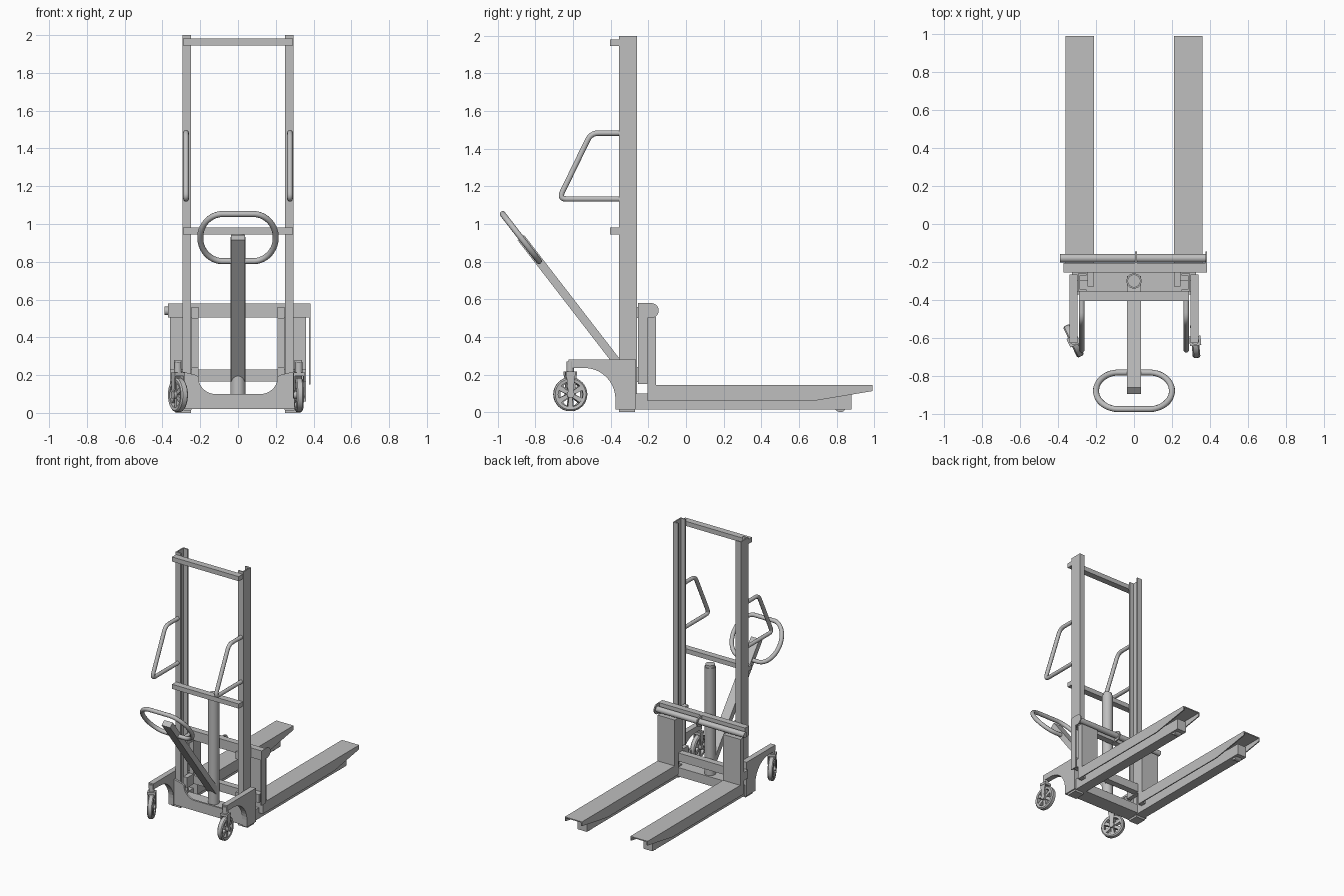
import bpy, bmesh
from math import sin, cos, pi, radians
from mathutils import Vector, Matrix

cube = bpy.data.objects.get("Cube")
if cube:
    bpy.data.objects.remove(cube)

steel = bpy.data.materials.new("grey steel")
steel.use_nodes = True
GREY = (0.52, 0.52, 0.52, 1)
steel.diffuse_color = GREY
steel.node_tree.nodes["Principled BSDF"].inputs["Base Color"].default_value = GREY


def finish(name, bm, smooth=False):
    bmesh.ops.recalc_face_normals(bm, faces=bm.faces)
    mesh = bpy.data.meshes.new(name)
    bm.to_mesh(mesh)
    bm.free()
    mesh.materials.append(steel)
    ob = bpy.data.objects.new(name, mesh)
    bpy.context.collection.objects.link(ob)
    if smooth:
        bpy.ops.object.select_all(action="DESELECT")
        ob.select_set(True)
        bpy.context.view_layer.objects.active = ob
        bpy.ops.object.shade_smooth_by_angle(angle=radians(40))
    return ob


def prism(name, pts, a, b, axis="x"):
    """Extrude a 2D outline (y,z for axis x; x,z for axis y) from a to b."""
    bm = bmesh.new()
    place = (lambda p: (a, *p)) if axis == "x" else (lambda p: (p[0], a, p[1]))
    face = bm.faces.new([bm.verts.new(place(p)) for p in pts])
    new = bmesh.ops.extrude_face_region(bm, geom=[face])["geom"]
    step = Vector((b - a, 0, 0) if axis == "x" else (0, b - a, 0))
    bmesh.ops.translate(bm, vec=step, verts=[v for v in new if isinstance(v, bmesh.types.BMVert)])
    return finish(name, bm)


def box(name, x, y, z):
    return prism(name, [(y[0], z[0]), (y[1], z[0]), (y[1], z[1]), (y[0], z[1])], x[0], x[1])


def rod(name, p, q, r, segs=24):
    p, q = Vector(p), Vector(q)
    bm = bmesh.new()
    turn = (q - p).to_track_quat("Z", "Y").to_matrix().to_4x4()
    bmesh.ops.create_cone(bm, cap_ends=True, segments=segs, radius1=r, radius2=r,
                          depth=(q - p).length, matrix=Matrix.Translation((p + q) / 2) @ turn)
    return finish(name, bm, True)


def tube(name, pts, r, closed=False):
    curve = bpy.data.curves.new(name, "CURVE")
    curve.dimensions = "3D"
    curve.bevel_depth, curve.bevel_resolution = r, 3
    curve.use_fill_caps = True
    spline = curve.splines.new("POLY")
    spline.points.add(len(pts) - 1)
    for point, co in zip(spline.points, pts):
        point.co = (*co, 1)
    spline.use_cyclic_u = closed
    curve.materials.append(steel)
    ob = bpy.data.objects.new(name, curve)
    bpy.context.collection.objects.link(ob)
    bpy.ops.object.select_all(action="DESELECT")
    ob.select_set(True)
    bpy.context.view_layer.objects.active = ob
    bpy.ops.object.convert(target="MESH")
    bpy.ops.object.shade_smooth_by_angle(angle=radians(50))


def arc(cx, cz, r, start, end, n=10):
    angles = [radians(start + (end - start) * i / n) for i in range(n + 1)]
    return [(cx + r * cos(t), cz + r * sin(t)) for t in angles]


def rounded(pts, r):
    """Round the inner corners of an open path."""
    out = [pts[0]]
    for a, b, c in zip(pts, pts[1:], pts[2:]):
        p = b + (a - b).normalized() * r
        q = b + (c - b).normalized() * r
        out += [p.lerp(b, t).lerp(b.lerp(q, t), t) for t in (0, .2, .4, .6, .8, 1)]
    return out + [pts[-1]]


def caster(label, x, angle):
    y, z = -0.615, 0.095
    parts = [rod(label + "_caster_stem", (x, y, 0.2), (x, y, 0.27), 0.02),
             box(label + "_caster_crown", (x - .03, x + .03), (y - .025, y + .025), (.195, .215)),
             rod(label + "_caster_hub", (x - .03, y, z), (x + .03, y, z), 0.02)]
    for s in (-1, 1):
        parts.append(prism(label + "_caster_cheek",
                           [(y - .025, .215), (y + .025, .215), (y + .012, .085), (y - .012, .085)],
                           x + s * .023, x + s * .029))
    # tyre ring with rounded shoulders
    bm = bmesh.new()
    section = [(-.018, .066), (.018, .066), (.02, .082), (.013, .09), (-.013, .09), (-.02, .082)]
    verts = [bm.verts.new((x + dx, y, z + r)) for dx, r in section]
    edges = [bm.edges.new((verts[i], verts[i - 1])) for i in range(len(verts))]
    bmesh.ops.spin(bm, geom=verts + edges, cent=(x, y, z), axis=(1, 0, 0), angle=2 * pi,
                   steps=32, use_merge=True)
    bmesh.ops.remove_doubles(bm, verts=bm.verts, dist=1e-4)
    parts.append(finish(label + "_caster_tyre", bm, True))
    for i in range(6):
        t = i * pi / 3 + pi / 6
        u, v = Vector((cos(t), sin(t))), Vector((-sin(t), cos(t)))
        c = Vector((y, z))
        outline = [c + u * .01 + v * .009, c + u * .07 + v * .014,
                   c + u * .07 - v * .014, c + u * .01 - v * .009]
        parts.append(prism(label + "_caster_spoke", outline, x - .014, x + .014))
    pivot = Matrix.Translation((x, y, 0))
    for ob in parts:
        ob.data.transform(pivot @ Matrix.Rotation(radians(angle), 4, "Z") @ pivot.inverted())


# Paired parts
for s, side in ((1, "left"), (-1, "right")):
    # mast channel, open inward
    box(side + "_mast_web", (s * .285, s * .295), (-.355, -.26), (.03, 2))
    for y in (-.355, -.27):
        box(side + "_mast_flange", (s * .25, s * .285), (y, y + .01), (.03, 2))
    # arched side frame
    frame = [(-.265, .28), (-.625, .28), (-.625, .235)] + arc(-.54, .07, .165, 90, 0)
    prism(side + "_side_frame", frame + [(-.375, .015), (-.265, .015)], s * .298, s * .34)
    # base leg and roller
    box(side + "_base_leg", (s * .245, s * .325), (-.3, .88), (.015, .1))
    rod(side + "_leg_roller", (s * .26, .82, .03), (s * .31, .82, .03), .03)
    box(side + "_foot_pad", (s * .25, s * .33), (-.355, -.27), (0, .016))
    # lifting fork: hollow tapered channel with upright heel
    skirt = [(-.205, .06), (.68, .06), (.99, .112), (.99, .145), (-.205, .145)]
    for x in (.21, .352):
        prism(side + "_fork_skirt", skirt, s * x, s * (x + .008))
    box(side + "_fork_top", (s * .21, s * .36), (-.205, .99), (.137, .145))
    box(side + "_fork_heel", (s * .21, s * .36), (-.205, -.16), (.06, .505))
    # carriage guide plate running in the mast
    box(side + "_carriage_guide", (s * .21, s * .245), (-.33, -.205), (.16, .24))
    box(side + "_carriage_upright", (s * .21, s * .245), (-.255, -.205), (.16, .56))
    box(side + "_upper_guide", (s * .21, s * .245), (-.33, -.205), (.5, .56))
    # grab handle
    path = [Vector((s * .275, y, z)) for y, z in
            ((-.35, 1.483), (-.505, 1.483), (-.675, 1.133), (-.35, 1.133))]
    tube(side + "_grab_handle", rounded(path, .04), .015)

caster("left", .322, 5)
caster("right", -.318, 25)

# Cross members
for name, z in (("top_crossbar", 1.945), ("middle_crossbar", .945)):
    box(name, (-.29, .29), (-.405, -.355), (z, z + .036))

# Base: front plate with scooped top and floor box
half = [(.3, .02), (.3, .22), (.22, .2)] + arc(.12, .19, .09, 0, -90)
prism("base_front_plate", half + [(-x, z) for x, z in reversed(half)], -.37, -.355, "y")
box("base_floor", (-.3, .3), (-.355, -.25), (.02, .09))

# Carriage
box("carriage_top_beam", (-.37, .38), (-.255, -.205), (.505, .58))
box("carriage_lower_beam", (-.36, .36), (-.255, -.205), (.165, .23))
rod("carriage_hinge_rod", (-.39, -.18, .54), (.375, -.18, .54), .022)
lug = arc(-.185, .54, .04, -90, 90)
prism("carriage_side_plate", [(-.255, .15), (-.205, .15), (-.205, .5)] + lug + [(-.255, .58)],
      .375, .384)
prism("carriage_centre_lug", [(-.23, .5)] + lug + [(-.23, .58)], .005, .015)

# Lift cylinder
rod("lift_cylinder", (0, -.3, .08), (0, -.3, .93), .04, 32)
rod("lift_cylinder_cap", (0, -.3, .93), (0, -.3, .95), .034, 32)

# Tiller bar and oval grip, both lying along the same slope
grip = Vector((0, -.878, .928))
along = Vector((0, -.61, .79)).normalized()
across = Vector((0, along.z, -along.y)) * .022
foot = grip - along * .96
corners = [foot - across, foot + across, grip + across, grip - across]
prism("tiller_bar", [(c.y, c.z) for c in corners], -.037, .037)
loop = []
for i in range(48):
    t = 2 * pi * (i + .5) / 48
    x = .12 * cos(t) + (.08 if cos(t) > 0 else -.08)
    loop.append(grip + Vector((x, 0, 0)) + along * .158 * sin(t))
tube("tiller_grip", loop, .016, True)
